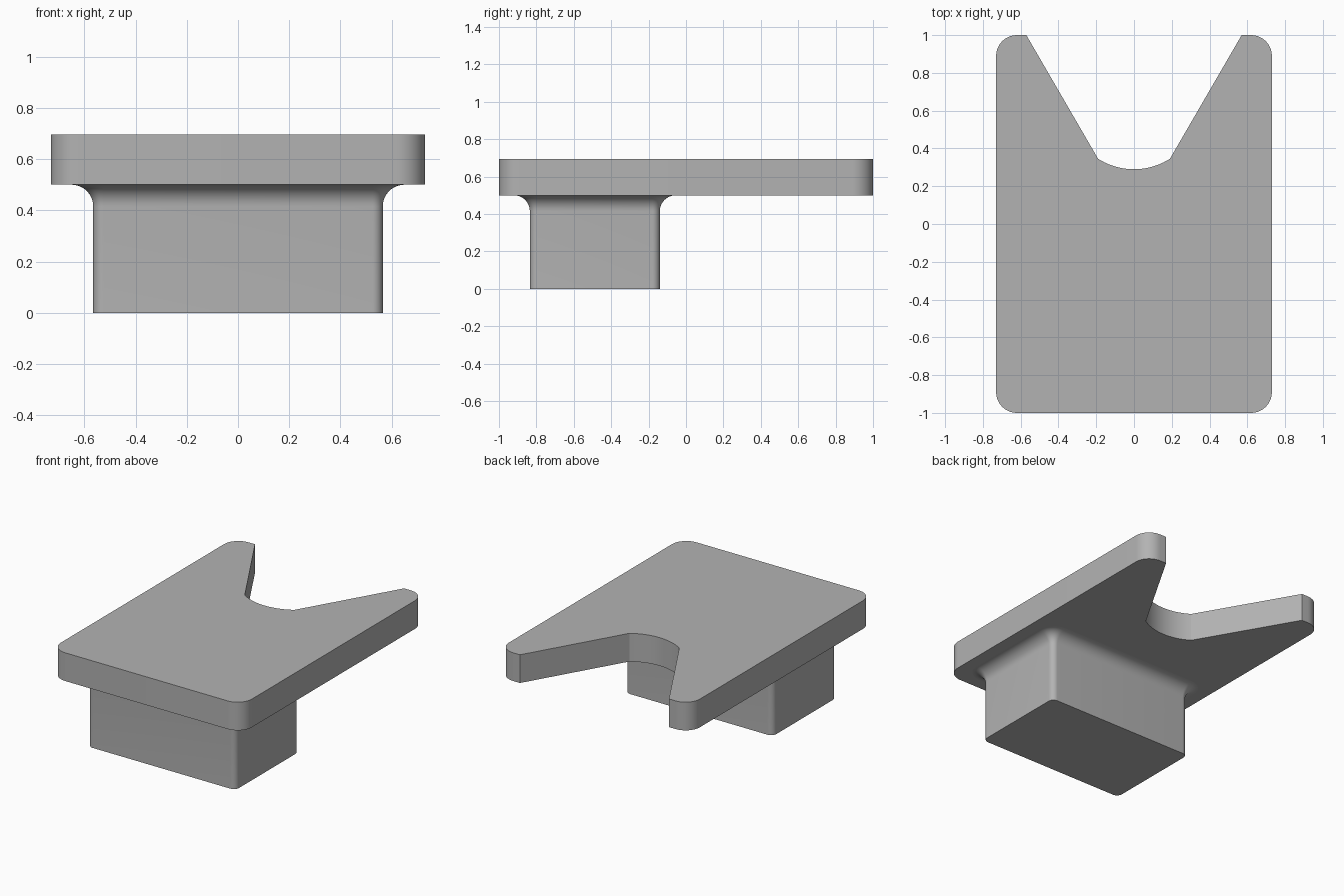
import bpy, bmesh, math

cube = bpy.data.objects.get("Cube")
if cube:
    bpy.data.objects.remove(cube, do_unlink=True)

grey = bpy.data.materials.new("plain grey")
grey.use_nodes = True
colour = (0.45, 0.45, 0.45, 1)
grey.diffuse_color = colour
grey.node_tree.nodes["Principled BSDF"].inputs["Base Color"].default_value = colour


def arc(cx, cy, radius, start, end, steps):
    """Points on an arc, angles in degrees."""
    angles = [math.radians(start + (end - start) * i / steps) for i in range(steps + 1)]
    return [(cx + radius * math.cos(a), cy + radius * math.sin(a)) for a in angles]


def rounded_rect(half_x, y0, y1, radius, grow=0):
    """Counter-clockwise outline, starting at the back left corner."""
    ix, r = half_x - radius, radius + grow
    corners = [(ix, y1 - radius), (-ix, y1 - radius), (-ix, y0 + radius), (ix, y0 + radius)]
    return [p for i, (x, y) in enumerate(corners) for p in arc(x, y, r, 90 * i, 90 * i + 90, 12)]


def loft(name, rings, cap_top=True):
    """Join outlines of equal length, given as (z, points), into one object."""
    bm = bmesh.new()
    loops = [[bm.verts.new((x, y, z)) for x, y in pts] for z, pts in rings]
    for low, high in zip(loops, loops[1:]):
        for i in range(len(low)):
            j = (i + 1) % len(low)
            bm.faces.new((low[i], low[j], high[j], high[i]))
    bm.faces.new(loops[0][::-1])
    if cap_top:
        bm.faces.new(loops[-1])
    mesh = bpy.data.meshes.new(name)
    bm.to_mesh(mesh)
    bm.free()
    mesh.materials.append(grey)
    obj = bpy.data.objects.new(name, mesh)
    bpy.context.collection.objects.link(obj)
    bpy.ops.object.select_all(action="DESELECT")
    obj.select_set(True)
    bpy.context.view_layer.objects.active = obj
    bpy.ops.object.shade_smooth_by_angle(angle=math.radians(25))


# Top plate: rounded rectangle with a V notch ending in a shallow arc
PLATE_BOTTOM, PLATE_TOP = 0.5, 0.695
outline = rounded_rect(0.73, -1, 1, 0.11)
split = 13  # end of the back left corner
notch_x, notch_y, notch_radius = 0.19, 0.345, 0.356
half = math.degrees(math.asin(notch_x / notch_radius))
centre_y = notch_y + math.sqrt(notch_radius ** 2 - notch_x ** 2)
notch = [(0.57, 1)] + arc(0, centre_y, notch_radius, 270 + half, 270 - half, 20) + [(-0.57, 1)]
plate = outline[:split] + notch + outline[split:]
loft("top_plate", [(PLATE_BOTTOM, plate), (PLATE_TOP, plate)])

# Stem block: rounded corners, flaring into the plate with a fillet
FILLET = 0.085
rings = [(0, 0)]
for i in range(11):
    a = math.radians(9 * i)
    rings.append((PLATE_BOTTOM - FILLET * (1 - math.sin(a)), FILLET * (1 - math.cos(a))))
loft("stem_block",
     [(z, rounded_rect(0.565, -0.835, -0.14, 0.04, grow)) for z, grow in rings],
     cap_top=False)
